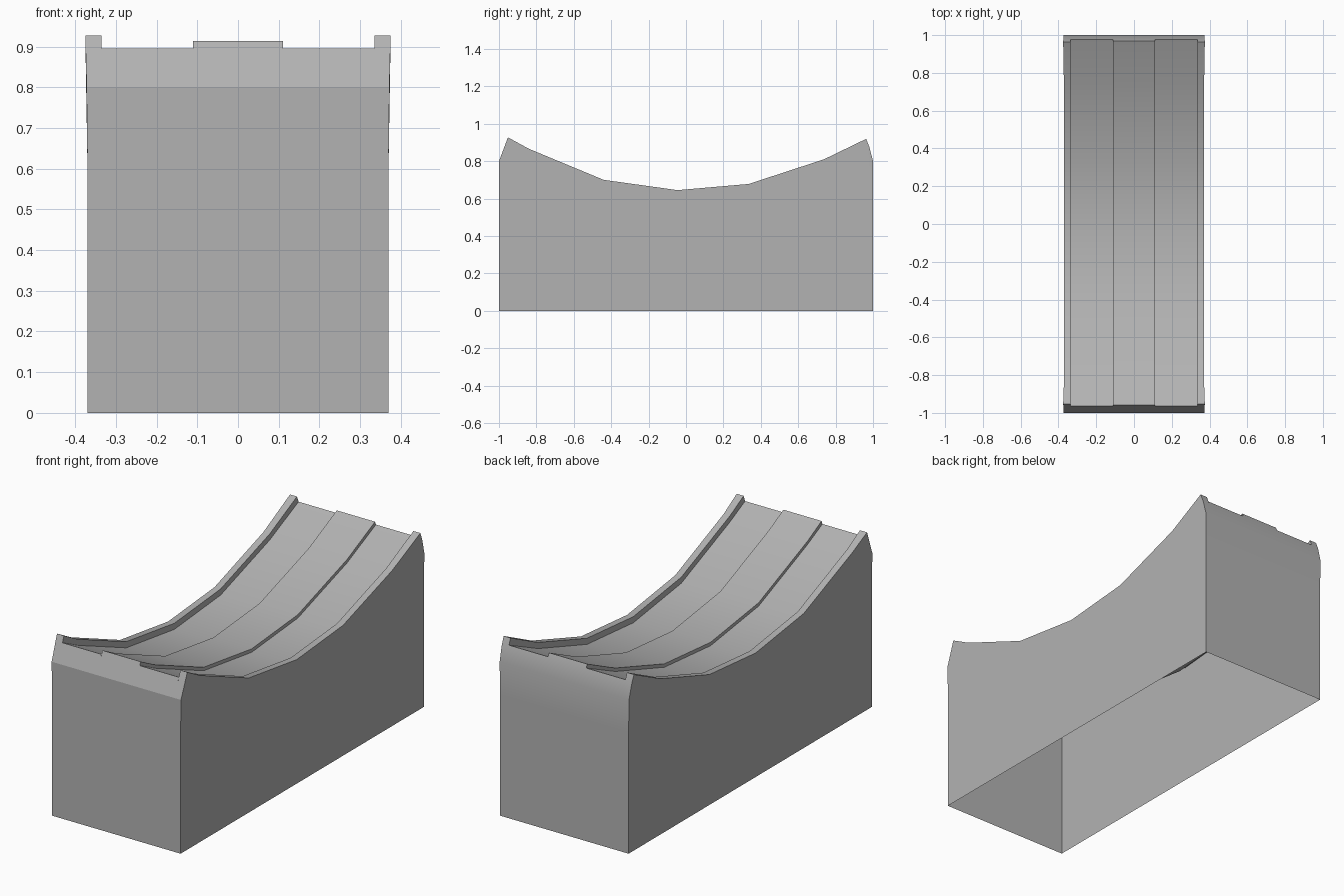
import bpy, bmesh, math

cube = bpy.data.objects.get("Cube")
if cube:
    bpy.data.objects.remove(cube)

HALF, MID = 0.37, 0.62

# Rail line along the length: y, z, outward flare of the outer edge
rail_line = [(-1, 0.80, 0.002), (-0.952, 0.927, 0.005), (-0.84, 0.866, 0.001),
             (-0.44, 0.70, 0), (-0.045, 0.645, 0), (0.335, 0.678, 0),
             (0.738, 0.81, 0.001), (0.963, 0.919, 0.005), (0.98, 0.877, 0.004),
             (1, 0.80, 0.002)]
FRONT, BACK = 1, 7      # stations where the end slopes meet the top

# Half cross-section of the top: x, depth below the rail line
half = [(HALF, 0), (0.335, 0), (0.335, 0.032), (0.11, 0.032), (0.11, 0.014)]
section = [(-x, d) for x, d in half] + [(x, d) for x, d in reversed(half)]


def top_row(bm, i):
    """Vertices across the top at one station; recesses follow the end slopes."""
    y, z, flare = rail_line[i]
    lean = {FRONT: -0.38, BACK: 0.42}.get(i, 0)
    row = []
    for x, d in section:
        if not FRONT <= i <= BACK:
            d = 0
        if abs(x) == HALF:
            x += math.copysign(flare, x)
        row.append(bm.verts.new((x, y + lean * d, z - d)))
    return row


def level_row(bm, y, z):
    return [bm.verts.new((x, y, z)) for x, d in section]


bm = bmesh.new()
rows = [top_row(bm, i) for i in range(len(rail_line))]

# Top surface with rails, bed, raised centre strip and end slopes
for i, (a, b) in enumerate(zip(rows, rows[1:])):
    on_top = FRONT <= i < BACK
    for k in range(len(section) - 1):
        if on_top or section[k][0] != section[k + 1][0]:
            bm.faces.new((a[k], a[k + 1], b[k + 1], b[k]))

# Side walls, open at the bottom
for k in (0, -1):
    for a, b in zip(rows, rows[1:]):
        upper = (a[k], b[k])
        for z in (MID, 0):
            x = section[k][0]
            lower = [bm.verts.new((x, v.co.y, z)) for v in upper]
            bm.faces.new((upper[0], upper[1], lower[1], lower[0]))
            upper = lower

# End walls
for row in (rows[0], rows[-1]):
    upper = row
    for z in (MID, 0):
        lower = level_row(bm, row[0].co.y, z)
        for k in range(len(section) - 1):
            if section[k][0] != section[k + 1][0]:
                bm.faces.new((upper[k], upper[k + 1], lower[k + 1], lower[k]))
        upper = lower

bmesh.ops.remove_doubles(bm, verts=bm.verts, dist=0.0001)
bmesh.ops.recalc_face_normals(bm, faces=bm.faces)
# Make sure the top looks up
bm.faces.ensure_lookup_table()
top = max(bm.faces, key=lambda f: abs(f.normal.z) * f.calc_area())
if top.normal.z < 0:
    bmesh.ops.reverse_faces(bm, faces=bm.faces)

mesh = bpy.data.meshes.new("curved_channel_block")
bm.to_mesh(mesh)
bm.free()
block = bpy.data.objects.new("curved_channel_block", mesh)
bpy.context.collection.objects.link(block)

# Plain grey
grey = bpy.data.materials.new("plain_grey")
grey.use_nodes = True
colour = (0.45, 0.45, 0.45, 1)
grey.diffuse_color = colour
grey.node_tree.nodes["Principled BSDF"].inputs["Base Color"].default_value = colour
mesh.materials.append(grey)

bpy.ops.object.select_all(action="DESELECT")
block.select_set(True)
bpy.context.view_layer.objects.active = block
bpy.ops.object.shade_smooth_by_angle(angle=math.radians(18))
